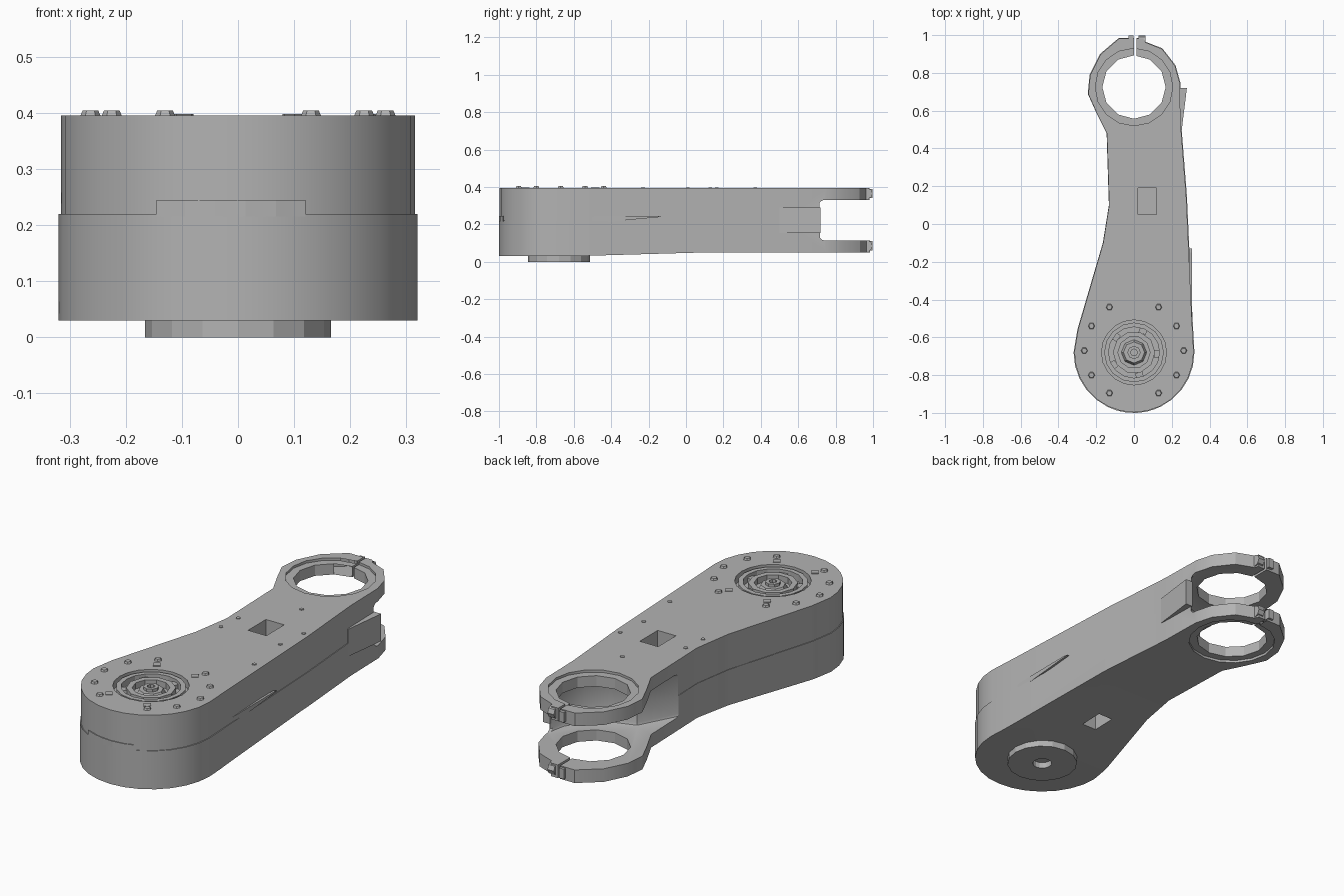
import bpy, bmesh, math
from mathutils import Matrix, Vector

cube = bpy.data.objects.get("Cube")
if cube:
    bpy.data.objects.remove(cube)

grey = bpy.data.materials.new("machined_grey")
grey.use_nodes = True
colour = (0.45, 0.45, 0.45, 1)
grey.diffuse_color = colour
grey.node_tree.nodes["Principled BSDF"].inputs["Base Color"].default_value = colour

BASE = (0, -0.68)      # centre of the wide end
EYE = (0, 0.725)       # centre of the forked end
TOP = 0.395
UPRIGHT = Matrix(((0, 0, 1), (1, 0, 0), (0, 1, 0))).to_4x4()  # outline (y, z), depth along x


def arc(centre, r, a0, a1, n):
    """n + 1 points along an arc, angles in degrees."""
    angles = [math.radians(a0 + (a1 - a0) * i / n) for i in range(n + 1)]
    return [(centre[0] + r * math.cos(a), centre[1] + r * math.sin(a)) for a in angles]


def circle(centre, r, n):
    return arc(centre, r, 0, 360, n)[:-1]


def box(x0, x1, y0, y1):
    return [(x0, y0), (x1, y0), (x1, y1), (x0, y1)]


def prism(name, outline, z0, z1, matrix=None, taper=1.0):
    """Extrude an outline; taper scales the far end about its middle."""
    bm = bmesh.new()
    n = len(outline)
    mid = sum((Vector(p) for p in outline), Vector((0, 0))) / n
    low = [bm.verts.new((x, y, z0)) for x, y in outline]
    far = [mid + (Vector(p) - mid) * taper for p in outline]
    high = [bm.verts.new((p.x, p.y, z1)) for p in far]
    bm.faces.new(low[::-1])
    bm.faces.new(high)
    for i in range(n):
        j = (i + 1) % n
        bm.faces.new((low[i], low[j], high[j], high[i]))
    if matrix:
        bm.transform(matrix)
    bmesh.ops.recalc_face_normals(bm, faces=bm.faces)
    mesh = bpy.data.meshes.new(name)
    bm.to_mesh(mesh)
    bm.free()
    ob = bpy.data.objects.new(name, mesh)
    bpy.context.collection.objects.link(ob)
    mesh.materials.append(grey)
    return ob


def activate(ob):
    bpy.ops.object.select_all(action='DESELECT')
    ob.select_set(True)
    bpy.context.view_layer.objects.active = ob


def cut(targets, cutter):
    """Subtract the cutter from every target, then discard it."""
    cutter.hide_render = True
    for ob in targets:
        activate(ob)
        mod = ob.modifiers.new("cut", 'BOOLEAN')
        mod.operation = 'DIFFERENCE'
        mod.solver = 'EXACT'
        mod.object = cutter
        bpy.ops.object.modifier_apply(modifier=mod.name)
    bpy.data.objects.remove(cutter)


def tube(name, centre, r_out, r_in, z0, z1, n):
    ob = prism(name, circle(centre, r_out, n), z0, z1)
    cut([ob], prism("bore", circle(centre, r_in, n), z0 - 0.1, z1 + 0.1))
    return ob


# Arm body: wide round end, waisted on one side, eye at the far end
outline = arc(BASE, 0.32, 180, 360, 14)
outline += [(0.31, -0.5), (0.28, 0.15), (0.25, 0.53), (0.245, 0.75)]
outline += [(0.22, 0.84), (0.15, 0.93), (0.06, 0.965), (0.05, 0.985), (-0.08, 0.985)]
outline += [(-0.18, 0.9), (-0.235, 0.79), (-0.245, 0.69), (-0.2, 0.59)]
outline += [(-0.145, 0.48), (-0.133, 0.1), (-0.165, -0.1), (-0.3, -0.56)]
lower = prism("lower_body", outline, 0.03, 0.22)
upper = prism("upper_body", [(x * 0.987, y * 0.997) for x, y in outline], 0.22, TOP)
body = [lower, upper]

# Sloping underside
slope = [(-0.6, -0.1), (-0.6, 0.03), (0.1, 0.05), (1.2, 0.05), (1.2, -0.1)]
cut([lower], prism("slope_cutter", slope, -0.6, 0.6, UPRIGHT))

# Clearance between the two fork arms
clearance = [(-0.5, 0.25), (-0.14, 0.25), (-0.04, 0.44), (0.08, 0.48), (0.17, 0.55),
             (0.225, 0.64), (0.24, 0.72), (0.5, 0.72), (0.5, 1.2), (-0.5, 1.2)]
gap = prism("fork_cutter", clearance, 0.115, 0.33)
bevel = gap.modifiers.new("round", 'BEVEL')
bevel.width = 0.015
bevel.segments = 2
bevel.angle_limit = math.radians(75)
activate(gap)
bpy.ops.object.modifier_apply(modifier=bevel.name)
cut(body, gap)

# Eye bore, shallow counterbores and clamp slit
cut(body, prism("eye_cutter", circle(EYE, 0.168, 12), -0.2, 0.6))
cut([upper], prism("upper_counterbore", circle(EYE, 0.205, 16), 0.383, 0.5))
cut([lower], prism("lower_counterbore", circle(EYE, 0.205, 16), 0.0, 0.062))
cut(body, prism("slit_cutter", box(0.0, 0.012, 0.85, 1.1), -0.1, 0.6))

# Cable windows and the bearing recess
cut([upper], prism("top_window", box(0.02, 0.12, 0.05, 0.19), 0.25, 0.5))
cut([lower], prism("bottom_window", box(-0.03, 0.05, -0.32, -0.2), -0.1, 0.13))
cut([upper], prism("bearing_recess", circle(BASE, 0.172, 20), 0.355, 0.5))

for ob in body:
    activate(ob)
    bpy.ops.object.shade_smooth_by_angle(angle=math.radians(28))

# Overlapping lips on the seam
prism("front_lip", arc(BASE, 0.3205, 243, 292, 5), 0.215, 0.245)
side_lip = [(-0.6, 0.215), (-0.48, 0.243), (-0.15, 0.245), (-0.13, 0.24), (-0.4, 0.215)]
prism("side_lip", side_lip, 0.295, 0.306, UPRIGHT)

# Side wedge beside the fork
prism("side_wedge", [(0.24, 0.5), (0.253, 0.5), (0.28, 0.72), (0.24, 0.72)], 0.155, 0.29)

# Bearing stack set into the recess
tube("bearing_outer_race", BASE, 0.158, 0.135, 0.35, 0.39, 16)
tube("bearing_inner_race", BASE, 0.112, 0.085, 0.35, 0.385, 10)
prism("hub", circle(BASE, 0.07, 8), 0.35, 0.378, taper=0.8)
tube("hub_collar", BASE, 0.035, 0.018, 0.37, 0.392, 8)
for i in range(5):
    a = i * math.tau / 5
    spin = Matrix.Translation((*BASE, 0)) @ Matrix.Rotation(a, 4, 'Z')
    prism("bearing_spacer", box(0.108, 0.14, -0.03, 0.01), 0.35, 0.375, spin)

# Output flange under the wide end
flange = tube("output_flange", BASE, 0.166, 0.045, 0.0, 0.05, 16)

# Ring of cap screws and square tabs on the wide end
for side in (-1, 1):
    for x, y in ((0.13, -0.44), (0.225, -0.54), (0.263, -0.67), (0.225, -0.8), (0.13, -0.895)):
        prism("cap_screw", circle((side * x, y), 0.02, 6), 0.39, 0.404, taper=0.7)
    for y in (-0.485, -0.86):
        place = Matrix.Translation((side * 0.105, y, 0)) @ Matrix.Rotation(0.6, 4, 'Z')
        prism("square_tab", box(-0.016, 0.016, -0.016, 0.016), 0.39, 0.398, place)

# Small screws along the arm
for x, y in ((0.245, 0.165), (0.225, 0.01), (-0.09, 0.13), (0.09, 0.37), (0.25, -0.23), (-0.1, 0.01)):
    prism("small_screw", circle((x, y), 0.011, 6), 0.39, 0.398)

# Clamp screws on both fork tips
across = UPRIGHT
for z in (0.085, 0.365):
    prism("clamp_screw", circle((0.968, z), 0.03, 8), 0.025, 0.06, across)
    prism("clamp_lug", box(0.95, 0.998, z - 0.025, z + 0.025), -0.03, -0.002, across)
